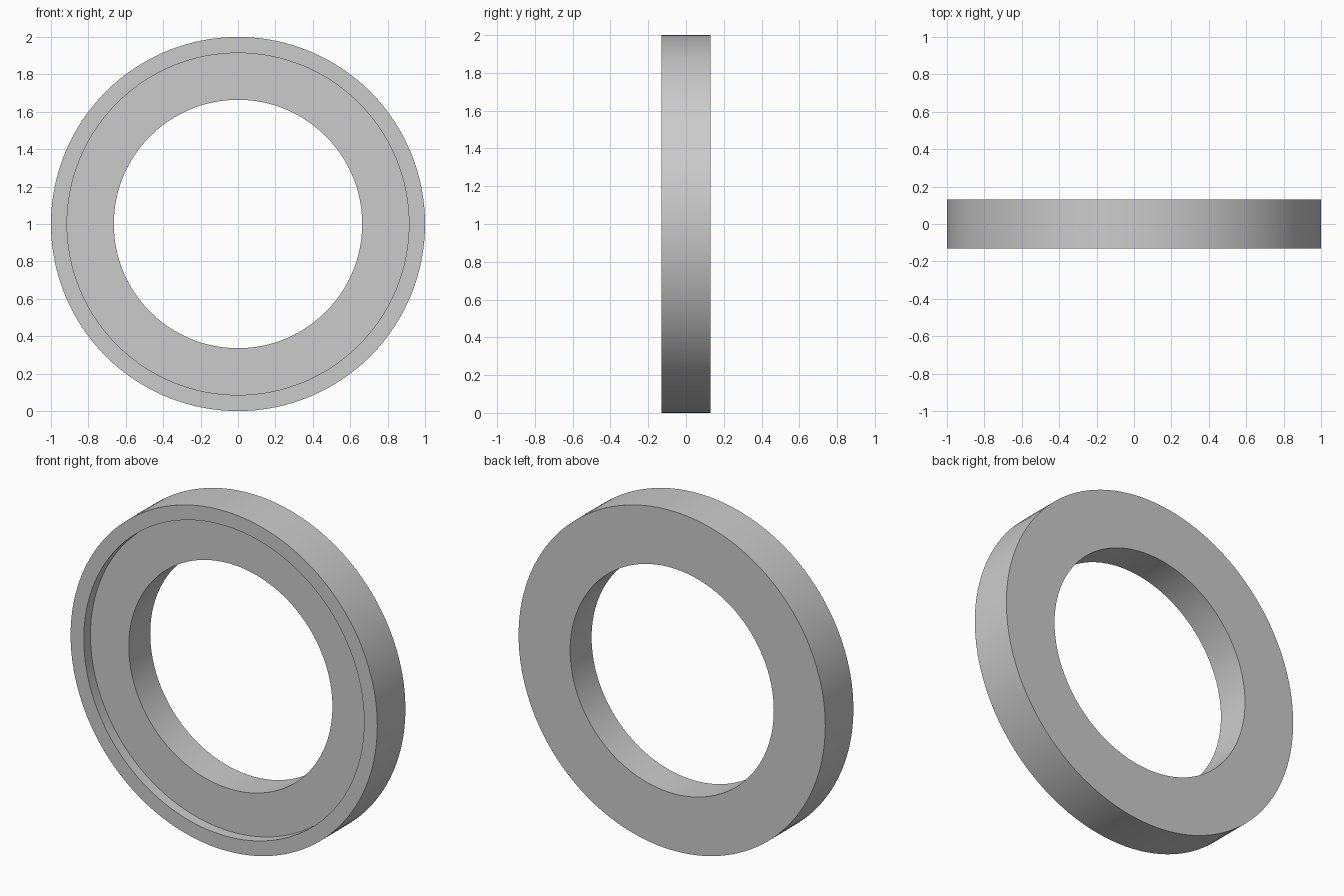
import bpy
import bmesh
from math import pi, radians
from mathutils import Vector

cube = bpy.data.objects.get("Cube")
if cube:
    bpy.data.objects.remove(cube, do_unlink=True)

OUTER, RECESS, HOLE = 1.0, 0.914, 0.664   # radii
HALF, DEPTH = 0.131, 0.062                # half thickness, recess depth
SEGMENTS = 128

# Plain grey material
grey = bpy.data.materials.new("grey")
grey.use_nodes = True
colour = (0.6, 0.6, 0.6, 1)
grey.diffuse_color = colour
grey.node_tree.nodes["Principled BSDF"].inputs["Base Color"].default_value = colour

# Ring cross-section (radius, y), with a shallow step in the front
profile = [
    (HOLE, HALF), (OUTER, HALF), (OUTER, -HALF),
    (RECESS, -HALF), (RECESS, DEPTH - HALF), (HOLE, DEPTH - HALF),
]

# Spin the cross-section around the y axis
bm = bmesh.new()
verts = [bm.verts.new((r, y, 0)) for r, y in profile]
edges = [bm.edges.new((v, verts[i - 1])) for i, v in enumerate(verts)]
bmesh.ops.spin(bm, geom=verts + edges, cent=Vector(), axis=Vector((0, 1, 0)),
               angle=2 * pi, steps=SEGMENTS, use_merge=True)
bmesh.ops.remove_doubles(bm, verts=bm.verts, dist=0.0001)
bmesh.ops.recalc_face_normals(bm, faces=bm.faces)
bmesh.ops.translate(bm, verts=bm.verts, vec=(0, 0, OUTER))

mesh = bpy.data.meshes.new("stepped_ring")
bm.to_mesh(mesh)
bm.free()
mesh.materials.append(grey)
ring = bpy.data.objects.new("stepped_ring", mesh)
bpy.context.collection.objects.link(ring)

# Smooth round walls, sharp rims
bpy.ops.object.select_all(action='DESELECT')
ring.select_set(True)
bpy.context.view_layer.objects.active = ring
bpy.ops.object.shade_smooth_by_angle(angle=radians(30))
